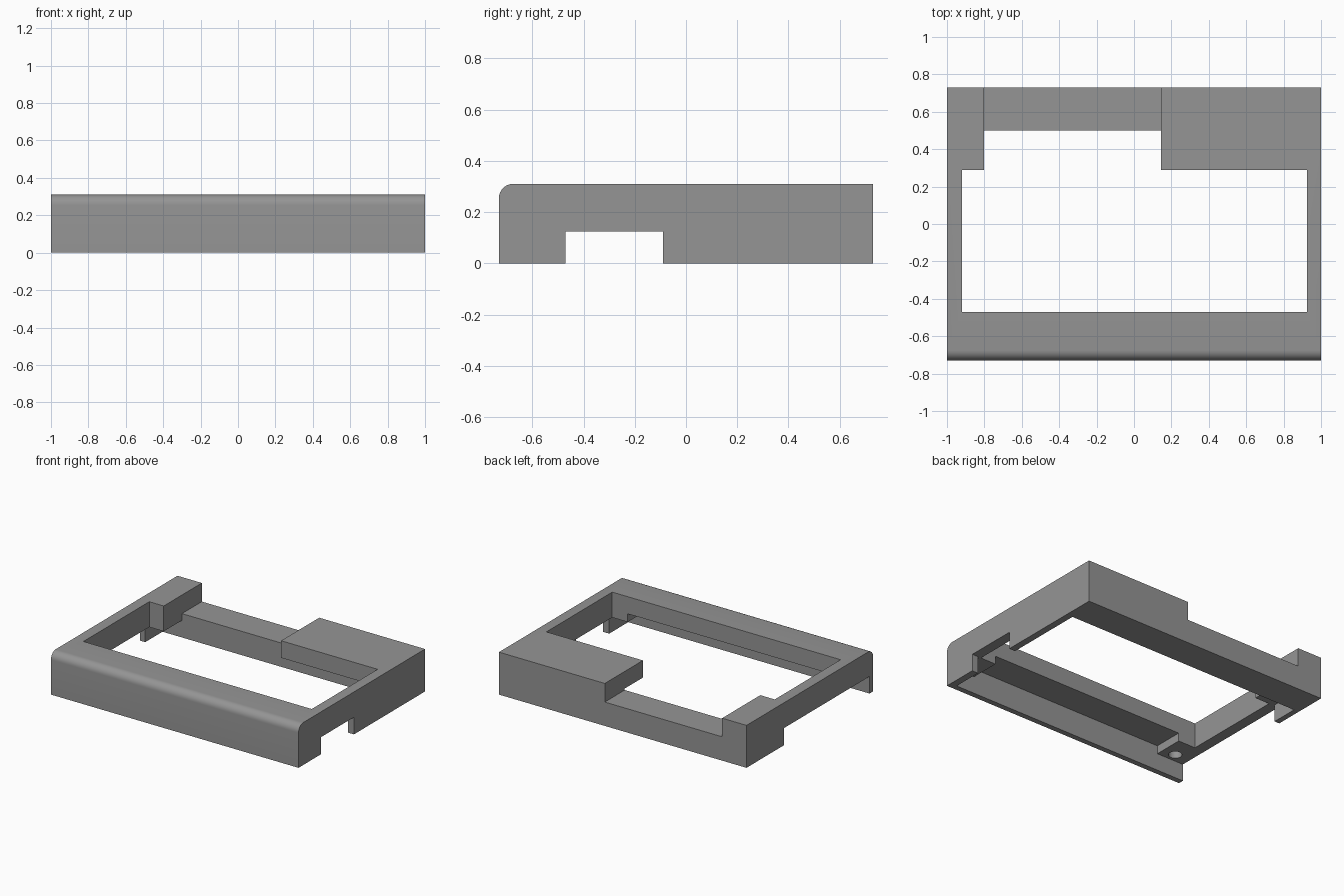
import bpy, bmesh, math

if "Cube" in bpy.data.objects:
    bpy.data.objects.remove(bpy.data.objects["Cube"])

grey = bpy.data.materials.new("plain grey")
grey.diffuse_color = (0.3, 0.3, 0.3, 1)
grey.use_nodes = True
grey.node_tree.nodes["Principled BSDF"].inputs["Base Color"].default_value = grey.diffuse_color


def add_object(name, bm):
    bmesh.ops.recalc_face_normals(bm, faces=bm.faces)
    mesh = bpy.data.meshes.new(name)
    bm.to_mesh(mesh)
    bm.free()
    obj = bpy.data.objects.new(name, mesh)
    bpy.context.collection.objects.link(obj)
    return obj


def box(name, x0, x1, y0, y1, z0, z1):
    bm = bmesh.new()
    bmesh.ops.create_cube(bm, size=1)
    for v in bm.verts:
        v.co.x = x1 if v.co.x > 0 else x0
        v.co.y = y1 if v.co.y > 0 else y0
        v.co.z = z1 if v.co.z > 0 else z0
    return add_object(name, bm)


def cylinder(name, x, y, radius, z0, z1):
    bm = bmesh.new()
    bmesh.ops.create_cone(bm, cap_ends=True, segments=24, radius1=radius,
                          radius2=radius, depth=z1 - z0)
    bmesh.ops.translate(bm, verts=bm.verts, vec=(x, y, (z0 + z1) / 2))
    return add_object(name, bm)


# Frame body: side profile with a rounded top front edge, extruded along x
H, R = 0.31, 0.055
profile = [(0.73, 0), (0.73, H)]
for i in range(9):
    a = math.radians(90 + 90 * i / 8)
    profile.append((-0.73 + R + R * math.cos(a), H - R + R * math.sin(a)))
profile.append((-0.73, 0))
bm = bmesh.new()
face = bm.faces.new([bm.verts.new((-1, y, z)) for y, z in profile])
ext = bmesh.ops.extrude_face_region(bm, geom=[face])
bmesh.ops.translate(bm, vec=(2, 0, 0),
                    verts=[g for g in ext["geom"] if isinstance(g, bmesh.types.BMVert)])
frame = add_object("frame", bm)
frame.data.materials.append(grey)

# Openings and recesses
LO, HI = -0.2, 0.6
cutters = [
    box("window_cutter", -0.92, 0.925, -0.47, 0.29, LO, HI),
    box("underside_cutter", -0.96, 0.95, -0.69, 0.5, LO, 0.125),
    box("right_notch_cutter", 0.9, 1.1, -0.47, -0.09, LO, 0.125),
    box("left_notch_cutter", -1.1, -0.9, -0.69, 0.3, LO, 0.125),
    box("front_groove_cutter", -0.78, 0.8, -0.69, -0.4, LO, 0.185),
    box("rear_slot_cutter", -0.803, 0.145, 0.2, 0.5, LO, HI),
    box("rear_step_cutter", -0.803, 0.145, 0.2, 0.9, 0.174, HI),
    box("overhang_cutter", 0.1, 0.925, 0.2, 0.5, LO, 0.185),
]
# Screw holes in the front corners
for side in (-1, 1):
    cutters.append(cylinder("screw_hole_cutter", side * 0.88, -0.625, 0.045, LO, 0.22))

for cutter in cutters:
    cutter.hide_render = True
    cutter.hide_viewport = False
    mod = frame.modifiers.new(cutter.name, "BOOLEAN")
    mod.operation = "DIFFERENCE"
    mod.solver = "EXACT"
    mod.object = cutter

# Bake the cuts and remove the helpers
bpy.context.view_layer.update()
graph = bpy.context.evaluated_depsgraph_get()
cut_mesh = bpy.data.meshes.new_from_object(frame.evaluated_get(graph))
frame.modifiers.clear()
frame.data = cut_mesh
cut_mesh.name = "frame"
for cutter in cutters:
    bpy.data.objects.remove(cutter)

cut_mesh.materials.clear()
cut_mesh.materials.append(grey)
for p in cut_mesh.polygons:
    p.material_index = 0

# Smooth only the rounded edge and holes
bpy.context.view_layer.objects.active = frame
frame.select_set(True)
bpy.ops.object.shade_smooth_by_angle(angle=math.radians(30))
